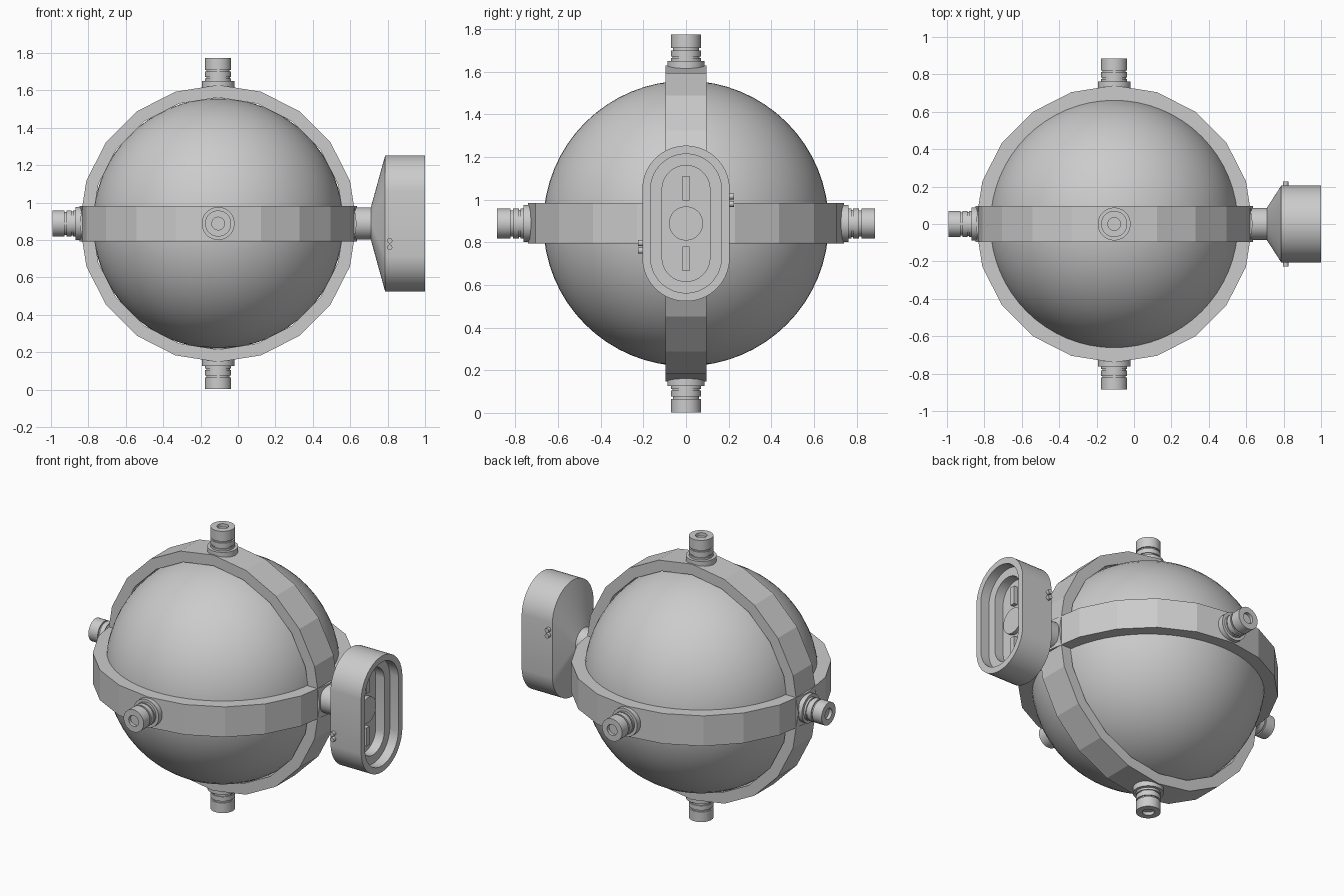
import bpy, bmesh, math
from mathutils import Matrix, Vector

CENTRE = Vector((-0.106, 0, 0.888))

if "Cube" in bpy.data.objects:
    bpy.data.objects.remove(bpy.data.objects["Cube"])

grey = bpy.data.materials.new("light grey")
grey.use_nodes = True
grey.diffuse_color = (0.6, 0.6, 0.6, 1)
grey.node_tree.nodes["Principled BSDF"].inputs["Base Color"].default_value = (0.6, 0.6, 0.6, 1)


def finish(name, bm, matrix, smooth=None):
    """Turn a bmesh into a placed object with the shared material."""
    bmesh.ops.recalc_face_normals(bm, faces=bm.faces)
    mesh = bpy.data.meshes.new(name)
    bm.to_mesh(mesh)
    bm.free()
    mesh.transform(matrix)
    mesh.materials.append(grey)
    obj = bpy.data.objects.new(name, mesh)
    bpy.context.collection.objects.link(obj)
    if smooth:
        bpy.ops.object.select_all(action='DESELECT')
        obj.select_set(True)
        bpy.context.view_layer.objects.active = obj
        bpy.ops.object.shade_smooth_by_angle(angle=math.radians(smooth))
    return obj


def loft(name, sections, matrix, sides=32, closed=False, smooth=30):
    """Skin (x, radius, half straight length) stadium loops along x."""
    bm = bmesh.new()
    loops = []
    shift = 0 if closed else 0.5
    for x, r, h in sections:
        loop = []
        for i in range(sides):
            a = 2 * math.pi * (i + shift) / sides
            z = r * math.sin(a) + math.copysign(h, math.sin(a))
            loop.append(bm.verts.new((x, r * math.cos(a), z)))
        loops.append(loop)
    pairs = list(zip(loops, loops[1:]))
    if closed:
        pairs.append((loops[-1], loops[0]))
    else:
        bm.faces.new(loops[0])
        bm.faces.new(loops[-1])
    for a, b in pairs:
        for i in range(sides):
            j = (i + 1) % sides
            bm.faces.new((a[i], a[j], b[j], b[i]))
    return finish(name, bm, matrix, smooth)


def block(name, size, location):
    bm = bmesh.new()
    bmesh.ops.create_cube(bm, size=1)
    bmesh.ops.scale(bm, vec=size, verts=bm.verts)
    return finish(name, bm, Matrix.Translation(location))


def aim(direction):
    """Point the local x axis outward from the body's centre."""
    turn = Vector((1, 0, 0)).rotation_difference(Vector(direction))
    return Matrix.Translation(CENTRE) @ turn.to_matrix().to_4x4()


# Round body
bm = bmesh.new()
bmesh.ops.create_uvsphere(bm, u_segments=64, v_segments=32, radius=0.669)
finish("body_sphere", bm, Matrix.Translation(CENTRE), 30)

# Two crossing faceted bands
for name, axis, inner in (("horizontal_band", (0, 0, 1), 0.64),
                          ("vertical_band", (0, 1, 0), 0.674)):
    w = 0.095
    section = [(-w, inner, 0), (-w, 0.741, 0), (w, 0.741, 0), (w, inner, 0)]
    loft(name, section, aim(axis), sides=20, closed=True, smooth=None)

# Stubby connectors with a flange, a groove and a recessed end
connector = [(0.70, 0.088), (0.762, 0.088), (0.762, 0.07), (0.775, 0.07),
             (0.775, 0.064), (0.783, 0.064), (0.783, 0.07), (0.812, 0.07),
             (0.812, 0.062), (0.822, 0.062), (0.822, 0.07), (0.886, 0.07),
             (0.886, 0.034), (0.866, 0.034)]
connector = [(x, r, 0) for x, r in connector]
for name, axis in (("top", (0, 0, 1)), ("bottom", (0, 0, -1)), ("right", (-1, 0, 0)),
                   ("front", (0, -1, 0)), ("back", (0, 1, 0))):
    loft(name + "_connector", connector, aim(axis))

# Side head: neck, flare and stepped oblong recess
at_head = Matrix.Translation((0, 0, CENTRE.z))
LONG = 0.16
head = [(0.60, 0.086, 0), (0.71, 0.086, 0), (0.787, 0.205, LONG), (1.0, 0.205, LONG),
        (1.0, 0.166, LONG), (0.94, 0.166, LONG), (0.94, 0.112, LONG), (0.88, 0.112, LONG)]
loft("side_head", head, at_head, sides=48)

# Inner disc and contact bars of the head
loft("head_disc", [(0.87, 0.08, 0), (0.905, 0.08, 0)], at_head)
for side, label in ((1, "upper"), (-1, "lower")):
    block(label + "_contact_bar", (0.03, 0.032, 0.115),
          (0.89, 0, CENTRE.z + side * 0.165))

# Pairs of small studs on the head's flanks
for side, label in ((1, "back"), (-1, "front")):
    for n, rise in enumerate((0.092, 0.127)):
        place = Matrix.Translation((0.811, 0, CENTRE.z + side * rise))
        turn = Matrix.Rotation(side * math.pi / 2, 4, 'Z')
        loft(f"{label}_stud_{n + 1}", [(0.195, 0.014, 0), (0.226, 0.014, 0)],
             place @ turn, sides=16)
